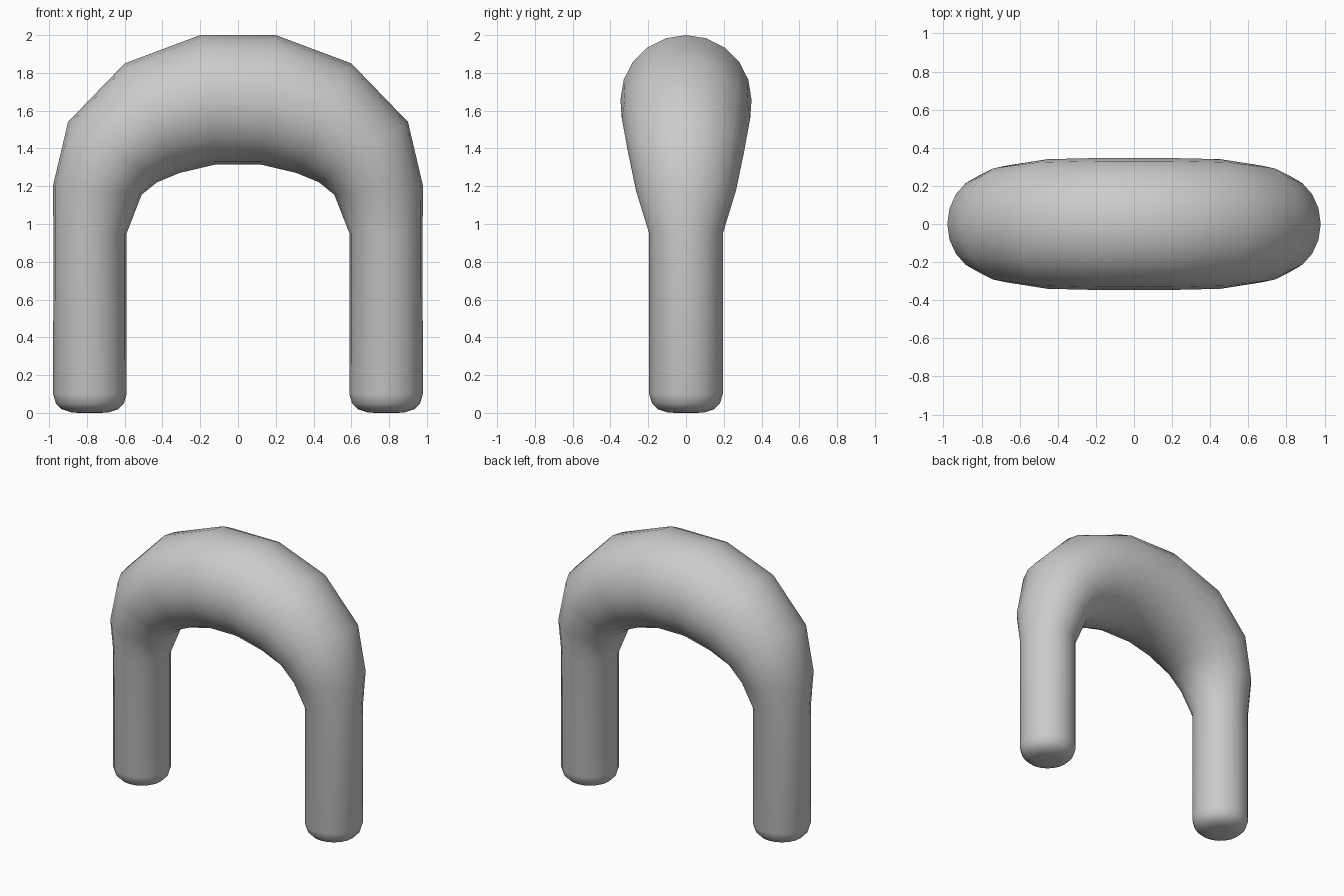
import bpy, bmesh, math
from mathutils import Vector

if "Cube" in bpy.data.objects:
    bpy.data.objects.remove(bpy.data.objects["Cube"])

SIDES = 20

# Cross-sections of the right half, top to foot:
# outer (x, z), inner (x, z), half depth in y
half = [
    ((0.20, 2.00), (0.12, 1.315), 0.347),
    ((0.60, 1.85), (0.31, 1.27), 0.34),
    ((0.90, 1.54), (0.43, 1.22), 0.307),
    ((0.98, 1.20), (0.51, 1.155), 0.265),
    ((0.977, 0.95), (0.59, 0.95), 0.195),
]
# Straight leg and rounded foot: radius, height
for r, z in [(0.195, 0.10), (0.18, 0.05), (0.15, 0.02), (0.10, 0.003), (0.06, 0.0)]:
    half.append(((0.784 + r, z), (0.784 - r, z), r))

# Full path from left foot over the arch to right foot
left = [((-o[0], o[1]), (-i[0], i[1]), d) for o, i, d in reversed(half)]
sections = left + half

bm = bmesh.new()
rings = []
for outer, inner, depth in sections:
    o = Vector((outer[0], 0, outer[1]))
    i = Vector((inner[0], 0, inner[1]))
    mid, arm = (o + i) / 2, (o - i) / 2
    ring = []
    for k in range(SIDES):
        a = 2 * math.pi * k / SIDES
        ring.append(bm.verts.new(mid + arm * math.cos(a) + Vector((0, depth * math.sin(a), 0))))
    rings.append(ring)

# Skin between the rings and close the feet
for a, b in zip(rings, rings[1:]):
    for k in range(SIDES):
        n = (k + 1) % SIDES
        bm.faces.new((a[k], a[n], b[n], b[k]))
bm.faces.new(rings[0])
bm.faces.new(rings[-1])
bmesh.ops.recalc_face_normals(bm, faces=bm.faces)
for f in bm.faces:
    f.smooth = True

mesh = bpy.data.meshes.new("arched_tube")
bm.to_mesh(mesh)
bm.free()
bpy.context.collection.objects.link(bpy.data.objects.new("arched_tube", mesh))
